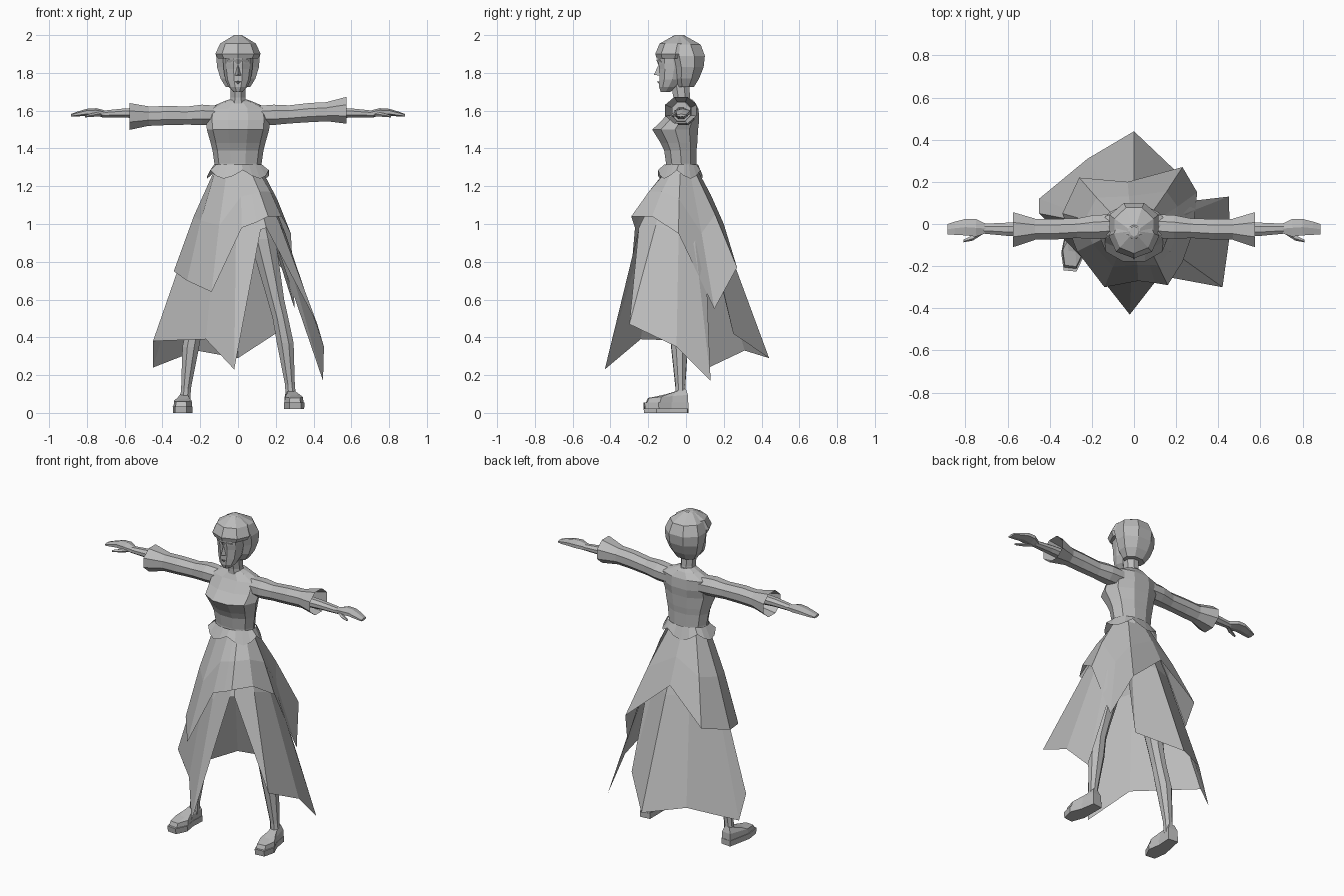
import bpy
from math import sin, cos, pi, atan2, radians
from mathutils import Vector

old = bpy.data.objects.get("Cube")
if old:
    bpy.data.objects.remove(old, do_unlink=True)

grey = bpy.data.materials.new("plain grey")
grey.use_nodes = True
grey.diffuse_color = (0.5, 0.5, 0.5, 1)
grey.node_tree.nodes["Principled BSDF"].inputs["Base Color"].default_value = grey.diffuse_color


def build(name, verts, faces):
    mesh = bpy.data.meshes.new(name)
    mesh.from_pydata([tuple(v) for v in verts], [], faces)
    mesh.materials.append(grey)
    obj = bpy.data.objects.new(name, mesh)
    bpy.context.collection.objects.link(obj)
    return obj


def loft(name, rings, closed=True, caps=(True, True)):
    """Skin a row of equal-length rings; closed rings wrap around."""
    n = len(rings[0])
    verts = [v for ring in rings for v in ring]
    faces = []
    for r in range(len(rings) - 1):
        for i in range(n if closed else n - 1):
            j = (i + 1) % n
            a, b = r * n, (r + 1) * n
            faces.append((a + i, a + j, b + j, b + i))
    if caps[0]:
        faces.append(tuple(reversed(range(n))))
    if caps[1]:
        last = (len(rings) - 1) * n
        faces.append(tuple(range(last, last + n)))
    return build(name, verts, faces)


def level(z, half, front, back, n=10, turn=0.5):
    """Horizontal ring from half width and front/back reach."""
    mid, deep = (front + back) / 2, (back - front) / 2
    angles = [2 * pi * (i + turn) / n - pi / 2 for i in range(n)]
    return [Vector((half * cos(a), mid + deep * sin(a), z)) for a in angles]


def upright(name, rows, n=10, turn=0.5, **kw):
    return loft(name, [level(*row, n=n, turn=turn) for row in rows], **kw)


def sideways(name, side, drop, rows, n=8, **kw):
    """Loft along x from rows of x, y, z, y radius, z radius."""
    rings = []
    for x, y, z, ry, rz in rows:
        angles = [2 * pi * (i + 0.5) / n for i in range(n)]
        low = drop * min(1, max(0, (x - 0.2) / 0.4))
        rings.append([Vector((side * x, y + ry * cos(a), z - low + rz * sin(a))) for a in angles])
    if side < 0:
        rings = [list(reversed(r)) for r in rings]
    return loft(name, rings, **kw)


# Torso and neck
upright("bodice", [
    (1.25, .125, -.11, .06), (1.32, .125, -.11, .06), (1.39, .135, -.12, .06),
    (1.43, .145, -.14, .065), (1.5, .165, -.185, .07), (1.55, .17, -.13, .075),
    (1.61, .165, -.085, .07), (1.645, .085, -.065, .05), (1.66, .045, -.06, .035)])
upright("neck", [(1.6, .055, -.07, .04), (1.67, .042, -.07, .025), (1.77, .045, -.09, .02)], n=8)

# Head with brow, nose, lips
upright("face", [
    (1.7, .025, -.135, -.08), (1.725, .05, -.145, -.04), (1.765, .068, -.145, .0),
    (1.82, .076, -.146, .02), (1.85, .078, -.15, .02), (1.89, .08, -.15, .02)], n=10)
build("nose", [(0, -.142, 1.85), (-.018, -.138, 1.785), (.018, -.138, 1.785), (0, -.17, 1.79)],
      [(0, 1, 3), (0, 3, 2), (1, 2, 3)])
build("lips", [(-.022, -.136, 1.752), (.022, -.136, 1.752), (0, -.155, 1.757), (0, -.14, 1.738)],
      [(0, 2, 1), (0, 3, 2), (3, 1, 2)])
for s, side in ((1, "left"), (-1, "right")):
    build(side + "_brow", [(0, -.148, 1.845), (s * .055, -.125, 1.855), (s * .055, -.135, 1.87),
                           (0, -.158, 1.872)], [(0, 1, 2, 3)])

# Hair, a faceted cap with a raised front fringe
upright("hair_back", [
    (1.725, .07, -.05, .045), (1.77, .1, -.07, .075), (1.83, .12, -.08, .1),
    (1.89, .125, -.1, .108), (1.95, .1, -.11, .085), (1.995, .03, -.07, .0)], n=8)
upright("hair_fringe", [
    (1.875, .105, -.155, .04), (1.9, .12, -.163, .05), (1.955, .095, -.14, .05),
    (2.0, .02, -.06, -.01)], n=8, turn=0)

# Flared belt with pointed tabs
belt_top = level(1.315, .128, -.115, .065, n=20)
belt_low = level(1.255, .165, -.15, .09, n=20)
for i, v in enumerate(belt_low):
    if i % 4 == 0:
        v.z += .03
    elif i % 4 == 2:
        v.z -= .015
loft("belt", [belt_top, belt_low], caps=(False, False))


def skirt(name, hem, waist, middle, bulge):
    """Panels from a waist oval through a slightly bulged middle to a jagged hem."""
    top, mid, low = [], [], []
    for point in hem:
        p = Vector(point)
        a = atan2(p.y + .025, p.x)
        w = Vector((.13 * waist * cos(a), -.025 + .09 * waist * sin(a), 1.28))
        m = w.lerp(p, middle)
        m.x *= bulge
        m.y *= bulge
        top.append(w)
        mid.append(m)
        low.append(p)
    return loft(name, [top, mid, low], caps=(False, False))


# Long skirt, slit at the left front and left back
skirt("long_skirt", [
    (.12, -.25, .97), (.15, -.25, .98), (.42, -.3, .47), (.455, -.05, .35), (.45, .13, .17),
    (.19, .1, .93), (.17, .14, .9), (.2, .25, .42), (0, .44, .29), (-.22, .31, .33),
    (-.45, .12, .24), (-.45, .05, .38), (-.17, -.24, .39), (-.02, -.43, .23)], .9, .35, 1.06)

# Short ragged overskirt
skirt("overskirt", [
    (.02, -.27, .98), (.1, -.28, 1.01), (.16, -.29, 1.04), (.23, -.18, 1.04), (.28, -.04, .95),
    (.3, .15, .55), (.23, .27, .77), (-.03, .2, 1.0), (-.26, .22, .8),
    (-.34, .05, .75), (-.27, -.13, .7), (-.14, -.3, .64)], 1, .45, 1.05)

for s, side in ((1, "left"), (-1, "right")):
    drop = 0 if s > 0 else .035
    # Sleeve with open flared cuff
    sideways(side + "_sleeve", s, drop, [
        (.11, -.01, 1.575, .06, .055), (.19, -.015, 1.578, .062, .058), (.27, -.02, 1.58, .05, .052),
        (.38, -.025, 1.59, .053, .055), (.49, -.025, 1.595, .052, .055)])
    sideways(side + "_cuff", s, drop, [
        (.47, -.025, 1.595, .055, .055), (.575, -.027, 1.602, .09, .077)], caps=(False, False))
    # Forearm and flat hand
    sideways(side + "_forearm", s, 0, [
        (.45, -.025, 1.585, .04, .035), (.6, -.025, 1.588, .034, .026), (.72, -.022, 1.582, .025, .019)])
    sideways(side + "_hand", s, 0, [
        (.7, -.022, 1.582, .025, .018), (.75, -.018, 1.592, .048, .021), (.8, -.015, 1.592, .045, .018),
        (.85, -.02, 1.582, .036, .013), (.885, -.025, 1.575, .028, .007)], n=6)
    sideways(side + "_thumb", s, 0, [
        (.72, -.035, 1.582, .015, .012), (.765, -.065, 1.578, .014, .011), (.81, -.08, 1.57, .007, .006)], n=5)

    # Leg, hip to ankle
    lift = .02 if s > 0 else 0
    rows = [(.08, -.02, 1.15, .075), (.13, -.04, .9, .075), (.2, -.045, .58, .048),
            (.225, -.045, .48, .045), (.25, -.035, .35, .048), (.275, -.03, .13, .028), (.28, -.03, .06, .03)]
    rings = []
    for x, y, z, r in reversed(rows):
        ring = level(z + lift, r, y - r, y + r, n=8)
        for v in ring:
            v.x += s * x
        rings.append(ring)
    loft(side + "_leg", rings)

    # Shoe: toed-out outline, thick sole and sloping upper
    outline = [(-.035, .03), (.03, .03), (.035, -.06), (.055, -.13), (.03, -.2), (-.03, -.2), (-.05, -.12)]
    turn = radians(6) * s

    def shoe_ring(z, scale, slope=0):
        ring = []
        for x, y in outline:
            x, y = x * scale, y * scale - .02
            ring.append(Vector((s * .28 + x * cos(turn) - y * sin(turn),
                                x * sin(turn) + y * cos(turn), z + lift + slope * y)))
        return list(reversed(ring))

    loft(side + "_sole", [shoe_ring(0, 1), shoe_ring(.035, 1.02)])
    loft(side + "_shoe", [shoe_ring(.035, .95), shoe_ring(.075, .9, .08), shoe_ring(.11, .55, .3)])
